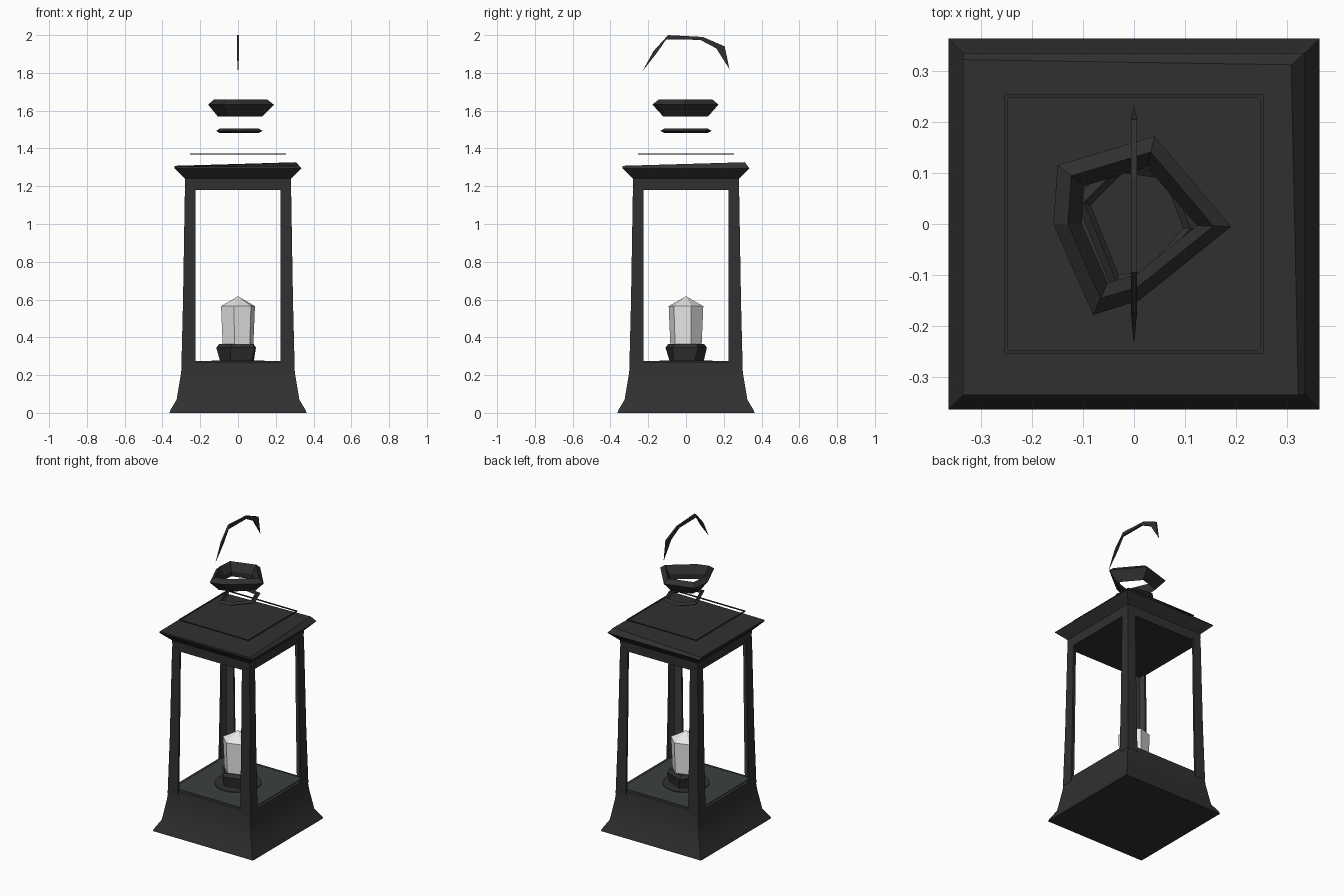
import bpy, bmesh, math

if "Cube" in bpy.data.objects:
    bpy.data.objects.remove(bpy.data.objects["Cube"])


def material(name, rgba):
    m = bpy.data.materials.new(name)
    m.diffuse_color = rgba
    m.use_nodes = True
    m.node_tree.nodes["Principled BSDF"].inputs["Base Color"].default_value = m.diffuse_color
    return m


METAL = material("black_metal", (0.030, 0.030, 0.030, 1))
INNER = material("grey_green_inside", (0.046, 0.053, 0.048, 1))
WAX = material("white_wax", (0.80, 0.80, 0.80, 1))


def loft(name, loops, mat, caps=True, ring=False):
    """Skin a stack of equal-length point loops; ring joins last to first."""
    bm = bmesh.new()
    rows = [[bm.verts.new(p) for p in loop] for loop in loops]
    n = len(rows[0])
    pairs = list(zip(rows, rows[1:]))
    if ring:
        pairs.append((rows[-1], rows[0]))
    for a, b in pairs:
        for i in range(n):
            j = (i + 1) % n
            bm.faces.new((a[i], a[j], b[j], b[i]))
    if caps and not ring:
        bm.faces.new(rows[0][::-1])
        bm.faces.new(rows[-1])
    bmesh.ops.recalc_face_normals(bm, faces=bm.faces)
    me = bpy.data.meshes.new(name)
    bm.to_mesh(me)
    bm.free()
    me.materials.append(mat)
    ob = bpy.data.objects.new(name, me)
    bpy.context.collection.objects.link(ob)
    return ob


def square(h, z):
    return [(-h, -h, z), (h, -h, z), (h, h, z), (-h, h, z)]


def poly(n, r, z, turn=0):
    return [(r * math.cos(turn + math.tau * i / n),
             r * math.sin(turn + math.tau * i / n), z) for i in range(n)]


def scaled(shape, s, z):
    return [(x * s, y * s, z) for x, y in shape]


# Flared base and the floor on it
base = loft("base", [square(0.363, 0), square(0.358, 0.015), square(0.325, 0.07),
                     square(0.303, 0.2), square(0.295, 0.27)], METAL)
bpy.context.view_layer.objects.active = base
base.select_set(True)
bpy.ops.object.shade_smooth_by_angle(angle=math.radians(40))
base.select_set(False)
loft("floor", [square(0.275, 0.269), square(0.275, 0.274)], INNER)
loft("floor_disc", [poly(24, 0.14, 0.272), poly(24, 0.14, 0.278)], METAL)

# Four tapering angle-iron corner posts, grey-green on their inward faces
for sx in (-1, 1):
    for sy in (-1, 1):
        def section(outer, z, inner=0.225, t=0.012):
            k = outer - t
            return [(sx * a, sy * b, z) for a, b in
                    ((inner, outer), (outer, outer), (outer, inner),
                     (k, inner), (k, k), (inner, k))]
        name = ("left" if sx < 0 else "right") + ("_front" if sy < 0 else "_back") + "_post"
        post = loft(name, [section(0.300, 0.24), section(0.291, 0.6),
                           section(0.281, 1.2)], METAL)
        post.data.materials.append(INNER)
        for f in post.data.polygons:
            c = f.center
            if abs(f.normal.z) < 0.5 and f.normal.x * sx + f.normal.y * sy < -0.5 \
                    and abs(c.x) > 0.23 and abs(c.y) > 0.23:
                f.material_index = 1

# Lintel and flared roof, its top tilting up to the back right corner
loft("roof", [square(0.279, 1.18), square(0.281, 1.24), square(0.335, 1.295),
              [(-0.335, -0.335, 1.303), (0.322, -0.335, 1.308),
               (0.308, 0.312, 1.327), (-0.335, 0.322, 1.308)]], METAL)

# Thin square trim floating above the roof
loft("roof_trim", [square(0.254, 1.367), square(0.254, 1.373),
                   square(0.247, 1.373), square(0.247, 1.367)], METAL, ring=True)

# Small and large faceted rings of the chimney
small = [(0.13, -0.01), (0.08, 0.12), (-0.03, 0.135), (-0.115, 0.05),
         (-0.04, -0.135), (0.03, -0.125)]
loft("lower_ring", [scaled(small, 0.85, 1.482), scaled(small, 1.0, 1.493),
                    scaled(small, 0.85, 1.505), scaled(small, 0.74, 1.493)],
     METAL, ring=True)
large = [(0.19, -0.005), (0.04, 0.172), (-0.15, 0.115), (-0.158, 0.0),
         (-0.08, -0.178), (0.01, -0.15)]
loft("upper_ring", [scaled(large, 0.68, 1.57), scaled(large, 1.0, 1.632),
                    scaled(large, 0.82, 1.658), scaled(large, 0.65, 1.605)],
     METAL, ring=True)

# Carrying handle: angular arc, narrowing to its ends
arc = [(-0.23, 1.81), (-0.155, 1.905), (-0.105, 1.977), (0.075, 1.975), (0.16, 1.93),
       (0.23, 1.82), (0.205, 1.94), (0.09, 1.99), (-0.095, 2.0), (-0.172, 1.915)]
loft("handle", [[(s * (0.001 if z < 1.85 else 0.006), y, z) for y, z in arc]
                for s in (-1, 1)], METAL)

# Candle in its cup
loft("candle_cup", [poly(5, 0.095, 0.272, 0.5), poly(5, 0.115, 0.345, 0.6),
                    poly(5, 0.10, 0.365, 0.6)], METAL)
loft("candle", [poly(6, 0.085, 0.36, 0.3), poly(6, 0.094, 0.565, 0.3),
                poly(6, 0.004, 0.615, 0.3)], WAX)
